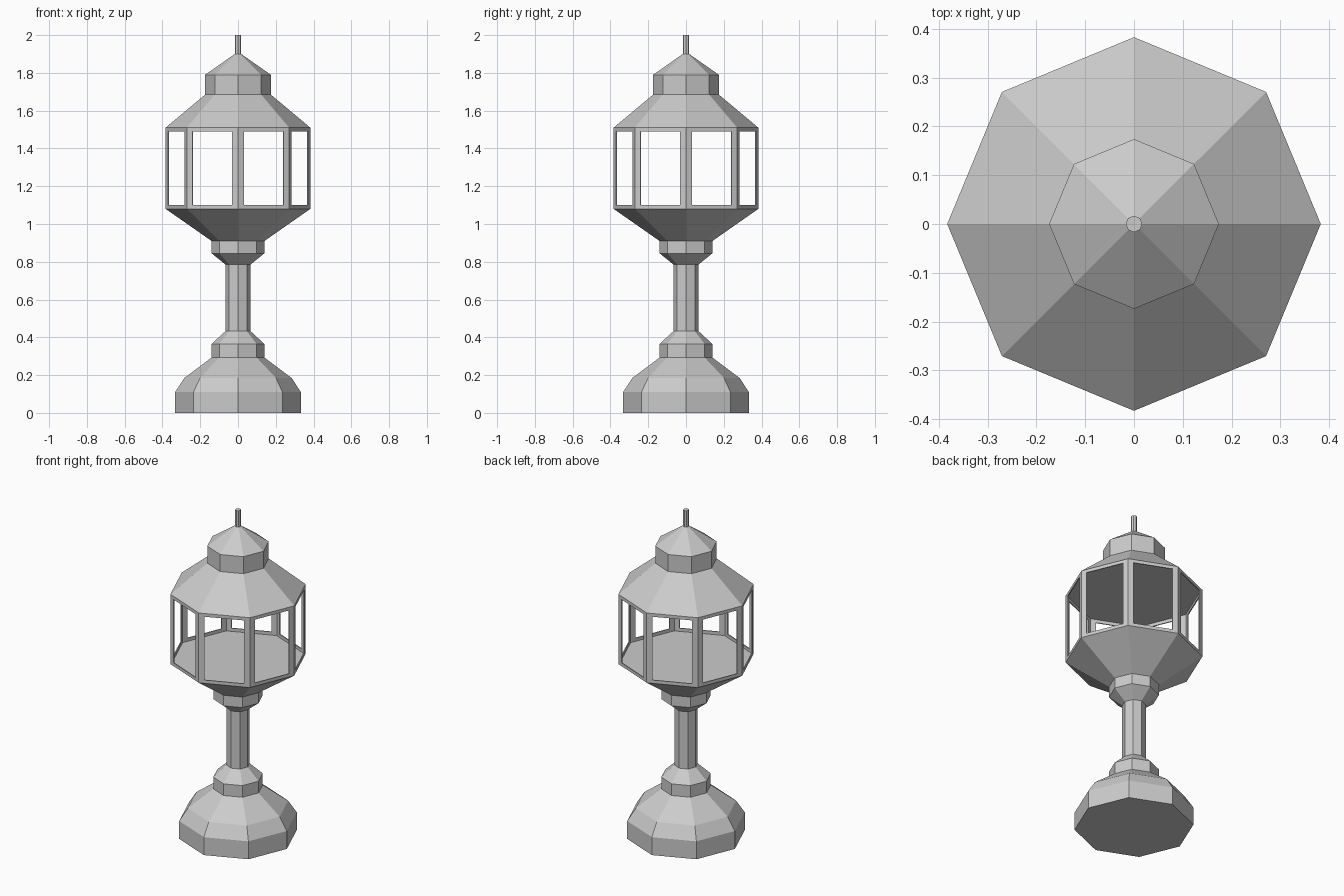
import bpy
import bmesh
from math import cos, sin, pi
from mathutils import Vector

if "Cube" in bpy.data.objects:
    bpy.data.objects.remove(bpy.data.objects["Cube"])

SIDES = 8


def finish(bm, name):
    bmesh.ops.remove_doubles(bm, verts=bm.verts, dist=1e-5)
    bmesh.ops.recalc_face_normals(bm, faces=bm.faces)
    mesh = bpy.data.meshes.new(name)
    bm.to_mesh(mesh)
    bm.free()
    obj = bpy.data.objects.new(name, mesh)
    bpy.context.collection.objects.link(obj)
    return obj


def corner(i, r, z):
    a = 2 * pi * i / SIDES
    return Vector((r * cos(a), r * sin(a), z))


def lathe(name, profile):
    """Closed octagonal solid from (radius, height) pairs."""
    bm = bmesh.new()
    rings = [[bm.verts.new(corner(i, r, z)) for i in range(SIDES)] for r, z in profile]
    for low, high in zip(rings, rings[1:]):
        for i in range(SIDES):
            j = (i + 1) % SIDES
            bm.faces.new((low[i], low[j], high[j], high[i]))
    bm.faces.new(rings[0][::-1])
    bm.faces.new(rings[-1])
    return finish(bm, name)


# Stepped foot, post and flared lantern bowl
lathe("foot", [(0.333, 0), (0.333, 0.11), (0.284, 0.185), (0.14, 0.293),
               (0.14, 0.365), (0.066, 0.433)])
lathe("post", [(0.066, 0.433), (0.066, 0.785)])
lathe("lantern_bowl", [(0.066, 0.785), (0.14, 0.845), (0.14, 0.91), (0.383, 1.08)])

# Roof with raised cap, and finial
lathe("roof", [(0.383, 1.51), (0.174, 1.685), (0.174, 1.79), (0.017, 1.9)])
lathe("finial", [(0.017, 1.9), (0.017, 2.0)])

# Open window frames, one per side
bm = bmesh.new()
R, Z0, Z1, POST, RAIL = 0.383, 1.08, 1.51, 0.033, 0.02
for i in range(SIDES):
    a, b = corner(i, R, 0), corner(i + 1, R, 0)
    inset = (b - a).normalized() * POST
    outer = [(a, Z0), (b, Z0), (b, Z1), (a, Z1)]
    inner = [(a + inset, Z0 + RAIL), (b - inset, Z0 + RAIL),
             (b - inset, Z1 - RAIL), (a + inset, Z1 - RAIL)]
    o, n = [[bm.verts.new((p.x, p.y, z)) for p, z in loop] for loop in (outer, inner)]
    for k in range(4):
        m = (k + 1) % 4
        bm.faces.new((o[k], o[m], n[m], n[k]))
frame = finish(bm, "window_frame")
solid = frame.modifiers.new("thickness", 'SOLIDIFY')
solid.thickness = 0.006
solid.offset = -1
